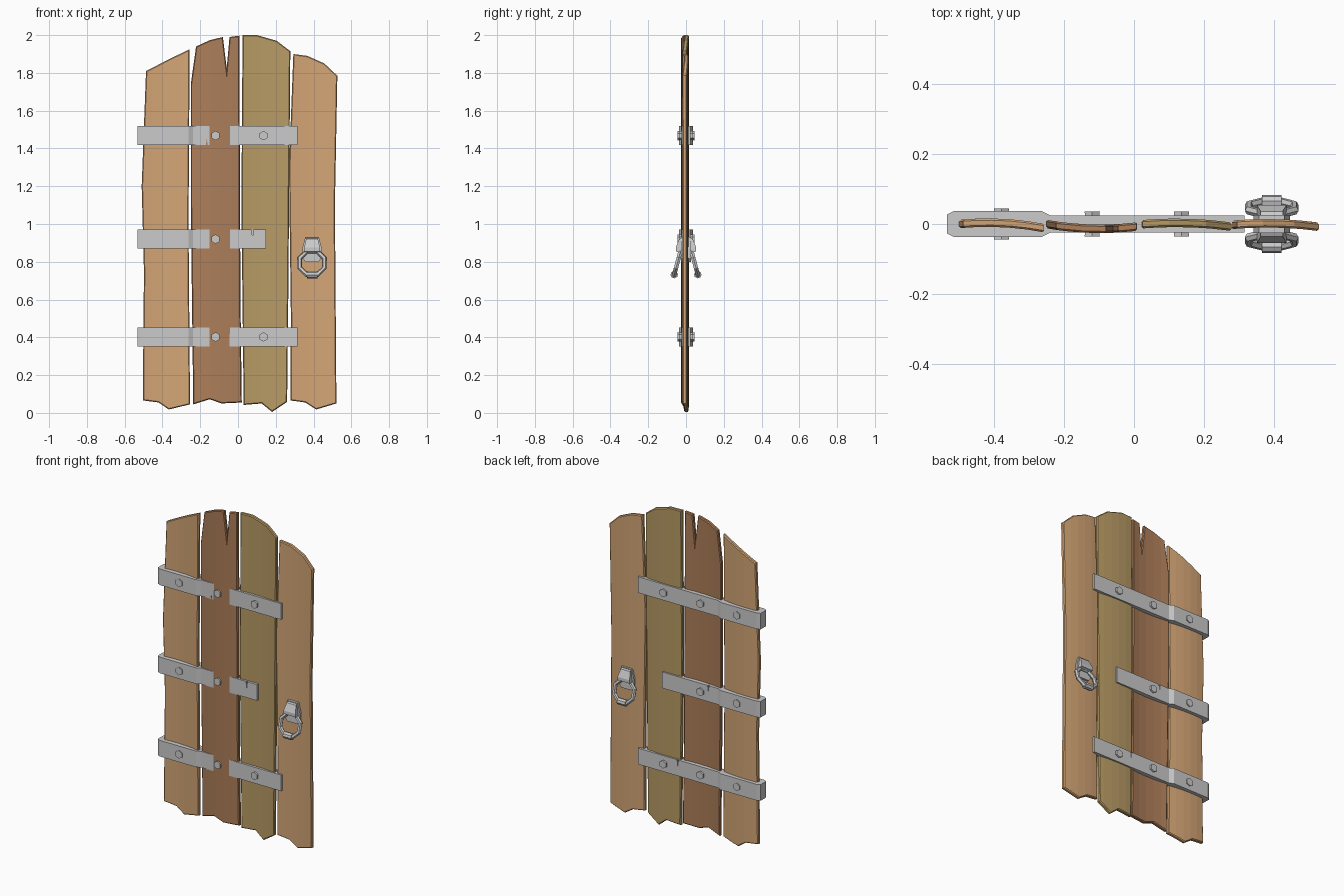
import bpy, bmesh, math
from mathutils import Vector, Matrix

if "Cube" in bpy.data.objects:
    bpy.data.objects.remove(bpy.data.objects["Cube"])


def material(name, rgb):
    m = bpy.data.materials.new(name)
    m.diffuse_color = (*rgb, 1)
    m.use_nodes = True
    m.node_tree.nodes["Principled BSDF"].inputs["Base Color"].default_value = m.diffuse_color
    return m


def finish(bm, name, mat=None):
    bmesh.ops.recalc_face_normals(bm, faces=bm.faces)
    me = bpy.data.meshes.new(name)
    bm.to_mesh(me)
    bm.free()
    ob = bpy.data.objects.new(name, me)
    bpy.context.collection.objects.link(ob)
    if mat:
        me.materials.append(mat)
    return ob


def prism(points, direction):
    """Closed outline extruded along a vector."""
    bm = bmesh.new()
    f = bm.faces.new([bm.verts.new(p) for p in points])
    r = bmesh.ops.extrude_face_region(bm, geom=[f])
    vs = [v for v in r["geom"] if isinstance(v, bmesh.types.BMVert)]
    bmesh.ops.translate(bm, verts=vs, vec=direction)
    bmesh.ops.recalc_face_normals(bm, faces=bm.faces)
    return bm


def warp(x, pts):
    """Quadratic through three (x, y) points."""
    (a, p), (b, q), (c, r) = pts
    return (p * (x - b) * (x - c) / ((a - b) * (a - c))
            + q * (x - a) * (x - c) / ((b - a) * (b - c))
            + r * (x - a) * (x - b) / ((c - a) * (c - b)))


def plank(name, outline, bend, mat, thick=0.024):
    bm = prism([(x, -thick / 2, z) for x, z in outline], (0, thick, 0))
    rim = [e for e in bm.edges if abs(e.verts[0].co.y - e.verts[1].co.y) < 1e-5]
    bmesh.ops.bevel(bm, geom=rim, offset=0.005, segments=1, affect='EDGES')
    x0, x1 = bend[0][0], bend[2][0]
    for i in range(1, 5):
        bmesh.ops.bisect_plane(bm, geom=bm.verts[:] + bm.edges[:] + bm.faces[:],
                               plane_co=(x0 + (x1 - x0) * i / 5, 0, 0), plane_no=(1, 0, 0))
    for v in bm.verts:
        v.co.y += warp(v.co.x, bend)
    return finish(bm, name, mat)


light = material("light_wood", (0.66, 0.38, 0.18))
red = material("red_wood", (0.42, 0.21, 0.10))
olive = material("olive_wood", (0.48, 0.33, 0.13))

# Planks with ragged ends
plank("plank_1", [(-.504, .066), (-.42, .055), (-.367, .018), (-.254, .045), (-.262, 1.0),
                  (-.256, 1.925), (-.35, 1.88), (-.487, 1.81), (-.51, 1.2), (-.498, .75)],
      [(-.505, -.001), (-.38, .003), (-.255, -.012)], light)
plank("plank_2", [(-.237, .045), (-.15, .072), (-.087, .05), (.02, .055), (.013, .6), (.007, 1.997),
                  (-.045, 1.99), (-.06, 1.825), (-.08, 1.99), (-.15, 1.973), (-.222, 1.94),
                  (-.25, 1.74), (-.25, 1.1)],
      [(-.25, 0), (-.06, -.013), (.018, -.006)], red)
plank("plank_3", [(.03, .042), (.125, .05), (.18, .005), (.26, .058), (.266, .6), (.277, 1.915),
                  (.205, 1.97), (.10, 2.0), (.024, 2.0), (.018, 1.1)],
      [(.02, -.001), (.14, .003), (.28, -.008)], olive)
plank("plank_4", [(.277, .066), (.356, .055), (.414, .018), (.521, .05), (.513, 1.1), (.526, 1.785),
                  (.457, 1.85), (.367, 1.89), (.293, 1.9), (.27, 1.3), (.28, .5)],
      [(.275, -.003), (.39, .002), (.525, -.008)], light)


def wedge(strap, x, z, depth, side):
    """Small crack cut into one face of a strap."""
    s = 1 if depth < 0 else -1
    cut = finish(prism([(x - .006, 0.016 * side, z + s * .01), (x + .006, 0.016 * side, z + s * .01),
                        (x, 0.016 * side, z + depth)], (0, 0.05 * side, 0)), "crack_cutter")
    cut.hide_render = True
    cut.hide_viewport = False
    cut.display_type = 'WIRE'
    m = strap.modifiers.new("crack", 'BOOLEAN')
    m.operation, m.object, m.solver = 'DIFFERENCE', cut, 'EXACT'


def bolt(x, z, y, side):
    bm = bmesh.new()
    bmesh.ops.create_cone(bm, cap_ends=True, segments=6, radius1=.025, radius2=.023, depth=.02,
                          matrix=Matrix.Translation((x, y * side, z))
                          @ Matrix.Rotation(math.pi / 2 * side, 4, 'X')
                          @ Matrix.Rotation(0, 4, 'Z'))
    finish(bm, "bolt")


# Iron straps wrapping the hinge edge, with hex bolts on both faces
straps = []
for zc, end, bolts in ((1.468, .314, 3), (.92, .147, 2), (.402, .314, 3)):
    half = [(-.533, .027), (-.512, .037), (-.263, .037), (-.238, .024), (end, .024)]
    outline = half + [(x, -y) for x, y in reversed(half)]
    straps.append(finish(prism([(x, y, zc - .05) for x, y in outline], (0, 0, .1)), "iron_strap"))
    for x, y in ((-.377, .034), (-.119, .026), (.135, .026))[:bolts]:
        for side in (-1, 1):
            bolt(x, zc, y, side)
wedge(straps[0], -.165, 1.418, .035, -1)
wedge(straps[1], .077, .97, -.04, -1)
wedge(straps[1], -.17, .97, -.035, 1)
wedge(straps[2], .04, .452, -.04, 1)

# Ring handles on both faces
CX = .392
for side in (-1, 1):
    # back plate
    plate = [(-.036, .93), (.036, .93), (.052, .87), (.05, .82), (.035, .8),
             (-.035, .8), (-.05, .82), (-.052, .87)]
    finish(prism([(CX + x, 0, z) for x, z in plate], (0, .026 * side, 0)), "handle_plate")
    # knuckle holding the ring
    knuckle = [(.02, .928), (.036, .92), (.054, .875), (.054, .855), (.04, .85), (.02, .85)]
    bm = prism([(CX - .042, y * side, z) for y, z in knuckle], (.084, 0, 0))
    for v in bm.verts:
        if v.co.z > .9:
            v.co.x = CX + (v.co.x - CX) * .75
    finish(bm, "handle_knuckle")
    # ring: eight-sided loop with a thick grip, leaning outward
    lean = Matrix.Translation((CX, .046 * side, .793)) @ Matrix.Rotation(math.radians(15 * side), 4, 'X')
    bm = bmesh.new()
    rings = []
    for i in range(8):
        a = math.radians(22.5 + 45 * i)
        rings.append([bm.verts.new(lean @ Vector((
            math.cos(a) * (.07 + .013 * math.cos(b)), .013 * math.sin(b),
            math.sin(a) * (.07 + .013 * math.cos(b)))))
            for b in (math.radians(60 * j) for j in range(6))])
    for i in range(8):
        for j in range(6):
            p, q = rings[i], rings[(i + 1) % 8]
            bm.faces.new((p[j], q[j], q[(j + 1) % 6], p[(j + 1) % 6]))
    bmesh.ops.create_cone(bm, cap_ends=True, segments=8, radius1=.02, radius2=.02, depth=.056,
                          matrix=lean @ Matrix.Translation((0, 0, -.063))
                          @ Matrix.Rotation(math.pi / 2, 4, 'Y')
                          @ Matrix.Rotation(math.pi / 8, 4, 'Z'))
    finish(bm, "handle_ring")
